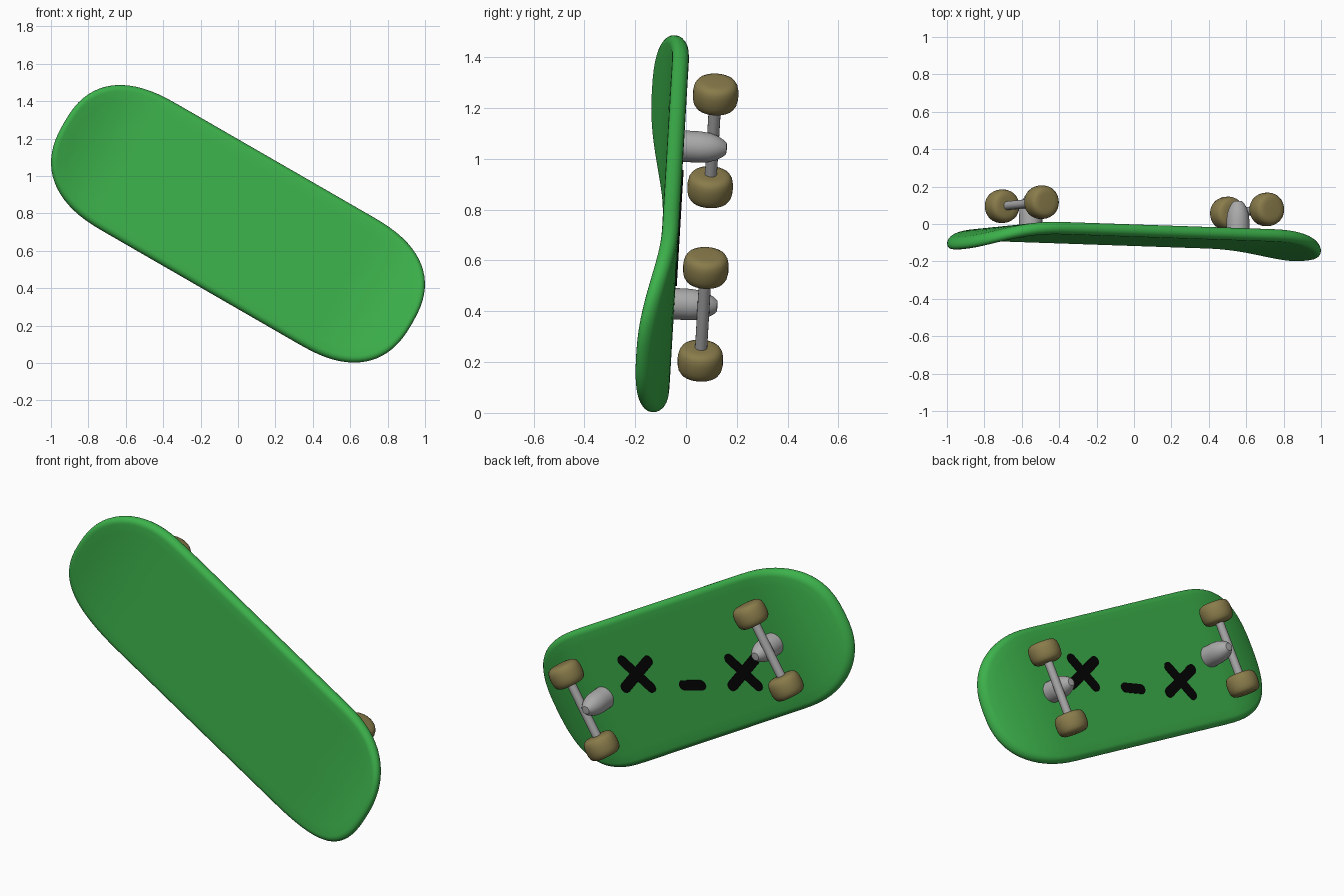
import bpy, bmesh, math
from mathutils import Matrix, Vector

if "Cube" in bpy.data.objects:
    bpy.data.objects.remove(bpy.data.objects["Cube"])

# Board frame: local x along the deck, y across it, z out of the underside
lean, roll = math.radians(3.4), math.radians(30)
X = Vector((1, 0, 0))
W = Vector((0, math.sin(lean), math.cos(lean)))
N = Vector((0, math.cos(lean), -math.sin(lean)))
U = -(X * math.cos(roll) - W * math.sin(roll))
V = X * math.sin(roll) + W * math.cos(roll)
FRAME = Matrix.Translation((0, -0.027, 0.741)) @ Matrix((U, V, N)).transposed().to_4x4()


def material(name, rgb):
    m = bpy.data.materials.new(name)
    m.diffuse_color = (*rgb, 1)
    m.use_nodes = True
    m.node_tree.nodes["Principled BSDF"].inputs["Base Color"].default_value = m.diffuse_color
    return m


GREEN = material("deck_green", (0.045, 0.44, 0.07))
GREY = material("metal_grey", (0.40, 0.40, 0.40))
OLIVE = material("wheel_olive", (0.25, 0.20, 0.07))
BLACK = material("paint_black", (0.0015, 0.0015, 0.0015))


def finish(name, bm, mat, matrix=Matrix(), smooth=True):
    bmesh.ops.remove_doubles(bm, verts=bm.verts, dist=1e-5)
    bmesh.ops.recalc_face_normals(bm, faces=bm.faces)
    for f in bm.faces:
        f.smooth = smooth
    me = bpy.data.meshes.new(name)
    bm.to_mesh(me)
    bm.free()
    me.materials.append(mat)
    ob = bpy.data.objects.new(name, me)
    bpy.context.collection.objects.link(ob)
    ob.matrix_world = FRAME @ matrix
    return ob


def bridge(bm, rings):
    for a, b in zip(rings, rings[1:]):
        n = len(a)
        for i in range(n):
            j = (i + 1) % n
            bm.faces.new((a[i], a[j], b[j], b[i]))


def lathe(name, profile, mat, matrix, sides=28):
    """Turn (radius, height) points around local z."""
    bm = bmesh.new()
    rings = []
    for r, h in profile:
        rings.append([bm.verts.new((r * math.cos(2 * math.pi * i / sides),
                                    r * math.sin(2 * math.pi * i / sides), h))
                      for i in range(sides)])
    bridge(bm, rings)
    return finish(name, bm, mat, matrix)


# Deck: straight sides, blunt rounded ends, rounded rim, tips kicked away from the wheels
HALF, END, R, T = 0.60, 0.475, 0.394, 0.066


def outline(inset):
    def power(x):
        return math.copysign(abs(x) ** 0.8, x) if abs(x) > 1e-9 else 0.0
    a, b = END - inset, R - inset
    pts = []
    for side in (1, -1):
        pts += [(side * (HALF + a * power(math.cos(t))), side * b * power(math.sin(t)))
                for t in (math.pi * (i / 36 - 0.5) for i in range(36))]
        pts += [(side * HALF * (1 - 2 * i / 24), side * b) for i in range(24)]
    return pts


def kick(u):
    return -0.084 * max((abs(u) - 0.65) / 0.425, 0) ** 2.3


insets = [R, 0.34, 0.28, 0.22, 0.17, 0.12, 0.08]
rim = [(T / 2 * (1 - math.sin(a)), T / 2 * math.cos(a) - T / 2)
       for a in (math.pi * i / 10 for i in range(11))]
section = [(d, 0) for d in insets] + rim + [(d, -T) for d in reversed(insets)]
bm = bmesh.new()
bridge(bm, [[bm.verts.new((u, v, h + kick(u))) for u, v in outline(d)]
            for d, h in section])
finish("deck", bm, GREEN)

# Trucks and wheels at both ends
wheel_half = [(0.090, 0), (0.089, 0.020), (0.085, 0.038), (0.077, 0.051),
              (0.064, 0.058), (0.045, 0.060), (0, 0.060)]
wheel_profile = [(r, -h) for r, h in reversed(wheel_half[1:])] + wheel_half
base_profile = [(0, -0.04), (0.062, -0.04), (0.062, 0.06), (0.058, 0.10),
                (0.048, 0.13), (0.034, 0.155), (0.022, 0.168), (0, 0.170)]
across = Matrix.Rotation(math.pi / 2, 4, 'X')
trucks = (("right", -0.697, -0.637, 0.002, 0.008, 0.115),
          ("left", 0.688, 0.633, -0.008, -0.008, 0.113))
for label, axle_x, base_x, axle_y, base_y, height in trucks:
    lathe(f"truck_base_{label}", base_profile, GREY,
          Matrix.Translation((base_x, base_y, 0)))
    at = Vector((axle_x, axle_y, height))
    lathe(f"axle_{label}", [(0, -0.2), (0.024, -0.2), (0.024, 0.2), (0, 0.2)],
          GREY, Matrix.Translation(at) @ across, 16)
    for side, level in ((1, "upper"), (-1, "lower")):
        lathe(f"wheel_{label}_{level}", wheel_profile, OLIVE,
              Matrix.Translation(at + Vector((0, side * 0.211, 0))) @ across)


# Painted face on the underside: two crosses and a short dash
def stroke(name, centre, half, width, lift):
    """Thin round-ended plate centred on a point, running along +/- half."""
    c, d = Vector(centre), Vector(half)
    ang, r = math.atan2(d.y, d.x), width / 2
    d -= d.normalized() * r
    bm = bmesh.new()
    pts = []
    for s in (1, -1):
        for i in range(9):
            a = ang + math.pi * (i / 8 - 0.5) + (0 if s > 0 else math.pi)
            pts.append(c + d * s + Vector((math.cos(a), math.sin(a))) * r)
    rings = [[bm.verts.new((p.x, p.y, z)) for p in pts] for z in (-0.003, lift)]
    bridge(bm, rings)
    for ring in rings:
        bm.faces.new(ring)
    finish(name, bm, BLACK, smooth=False)


for label, centre in (("left", (0.349, -0.102)), ("right", (-0.349, 0.071))):
    stroke(f"cross_{label}_a", centre, (0.065, -0.118), 0.060, 0.004)
    stroke(f"cross_{label}_b", centre, (-0.142, -0.060), 0.060, 0.005)
stroke("mouth_dash", (-0.023, -0.080), (0.085, -0.022), 0.057, 0.004)

# Crisp corners where metal parts turn sharply
bpy.ops.object.select_all(action='DESELECT')
for ob in bpy.context.collection.objects:
    if ob.name.startswith(("axle", "truck")):
        ob.select_set(True)
        bpy.context.view_layer.objects.active = ob
bpy.ops.object.shade_smooth_by_angle(angle=math.radians(40))
